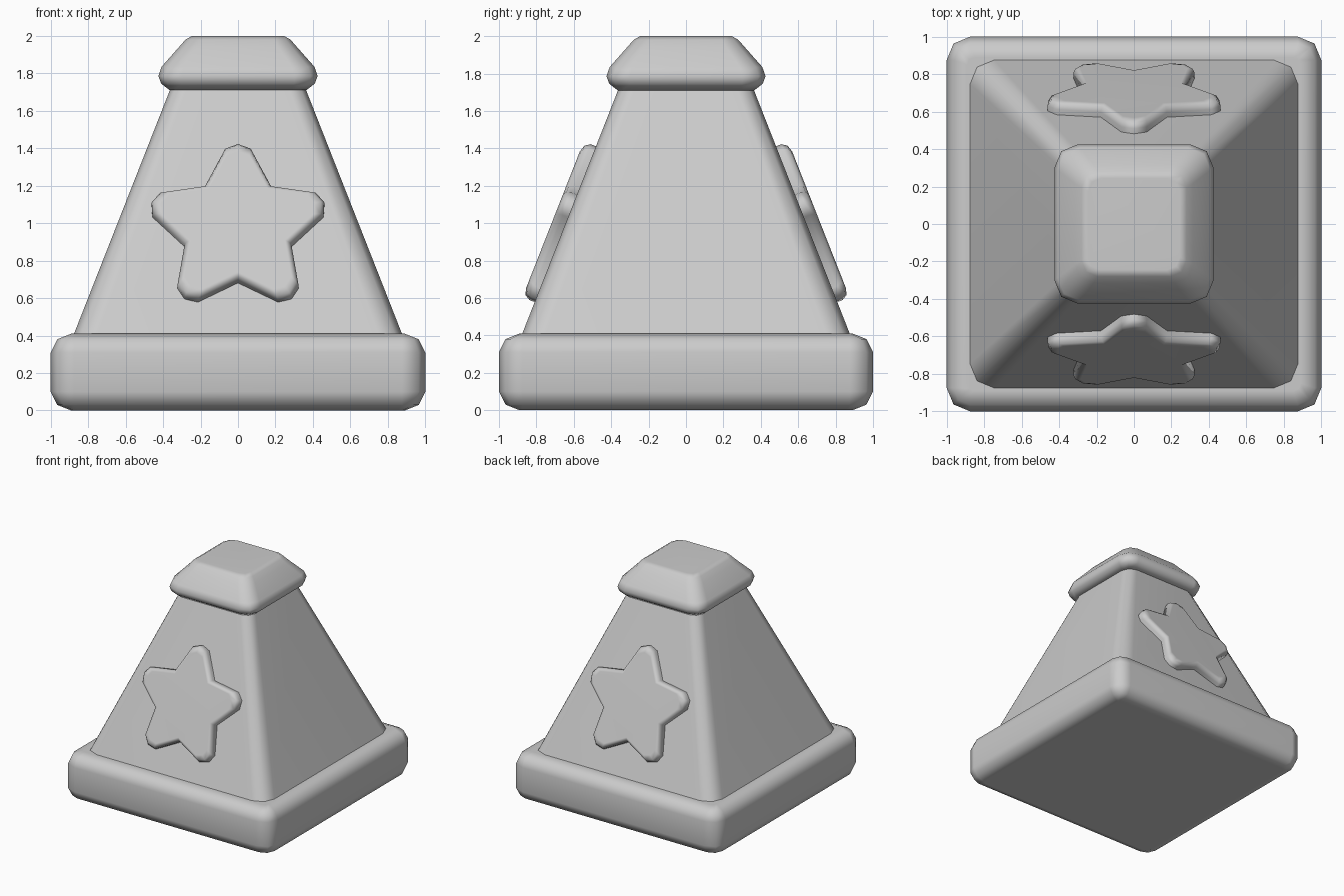
import bpy, bmesh, math
from mathutils import Matrix, Vector

if "Cube" in bpy.data.objects:
    bpy.data.objects.remove(bpy.data.objects["Cube"])


def loft(name, rings):
    """Skin a stack of equal-length point rings and cap both ends."""
    bm = bmesh.new()
    loops = [[bm.verts.new(p) for p in ring] for ring in rings]
    n = len(loops[0])
    for a, b in zip(loops, loops[1:]):
        for i in range(n):
            j = (i + 1) % n
            bm.faces.new((a[i], a[j], b[j], b[i]))
    bm.faces.new(loops[0][::-1])
    bm.faces.new(loops[-1])
    bmesh.ops.recalc_face_normals(bm, faces=bm.faces)
    mesh = bpy.data.meshes.new(name)
    bm.to_mesh(mesh)
    bm.free()
    ob = bpy.data.objects.new(name, mesh)
    bpy.context.collection.objects.link(ob)
    bpy.ops.object.select_all(action='DESELECT')
    ob.select_set(True)
    bpy.context.view_layer.objects.active = ob
    bpy.ops.object.shade_smooth_by_angle(angle=math.radians(62))
    mod = ob.modifiers.new("weighted_normals", 'WEIGHTED_NORMAL')
    mod.keep_sharp = True
    return ob


def square(z, half, r, segs=2):
    """Square ring with rounded corners."""
    pts = []
    for q in range(4):
        c = Matrix.Rotation(q * math.pi / 2, 3, 'Z') @ Vector((half - r, half - r, z))
        for k in range(segs + 1):
            a = q * math.pi / 2 + k * math.pi / 2 / segs
            pts.append(c + Vector((r * math.cos(a), r * math.sin(a), 0)))
    return pts


def star(depth, scale):
    """Five-pointed ring with blunted tips, in the local XY plane."""
    pts = []
    for i in range(5):
        rot = Matrix.Rotation(math.pi / 2 + i * math.tau / 5, 3, 'Z')
        for x, y in ((0.458, -0.068), (0.485, 0), (0.458, 0.068), (0.243, 0.176)):
            pts.append(rot @ Vector((x * scale, y * scale, depth)))
    return pts


# Plinth with rounded edges
loft("base", [square(*s) for s in (
    (0, 0.89, 0.04), (0.03, 0.965, 0.09), (0.1, 1, 0.125),
    (0.31, 1, 0.125), (0.38, 0.965, 0.09), (0.41, 0.89, 0.04))])

# Tapered body
loft("body", [square(0.37, 0.891, 0.13), square(1.75, 0.348, 0.09)])

# Cap with sloping shoulders
loft("cap", [square(*s) for s in (
    (1.71, 0.365, 0.08), (1.745, 0.41, 0.11), (1.785, 0.425, 0.125),
    (1.835, 0.408, 0.12), (1.94, 0.315, 0.1), (1.98, 0.28, 0.085), (2.0, 0.245, 0.07))])

# Raised stars lying on the front and back slopes
slope = math.atan2(0.543, 1.38)
for name, turn in (("front_star", 0), ("back_star", math.pi)):
    ob = loft(name, [star(*s) for s in (
        (-0.03, 1), (0.03, 1), (0.058, 0.96), (0.07, 0.88))])
    ob.matrix_world = (Matrix.Rotation(turn, 4, 'Z')
                       @ Matrix.Translation((0, -0.659, 0.96))
                       @ Matrix.Rotation(math.pi / 2 - slope, 4, 'X'))
